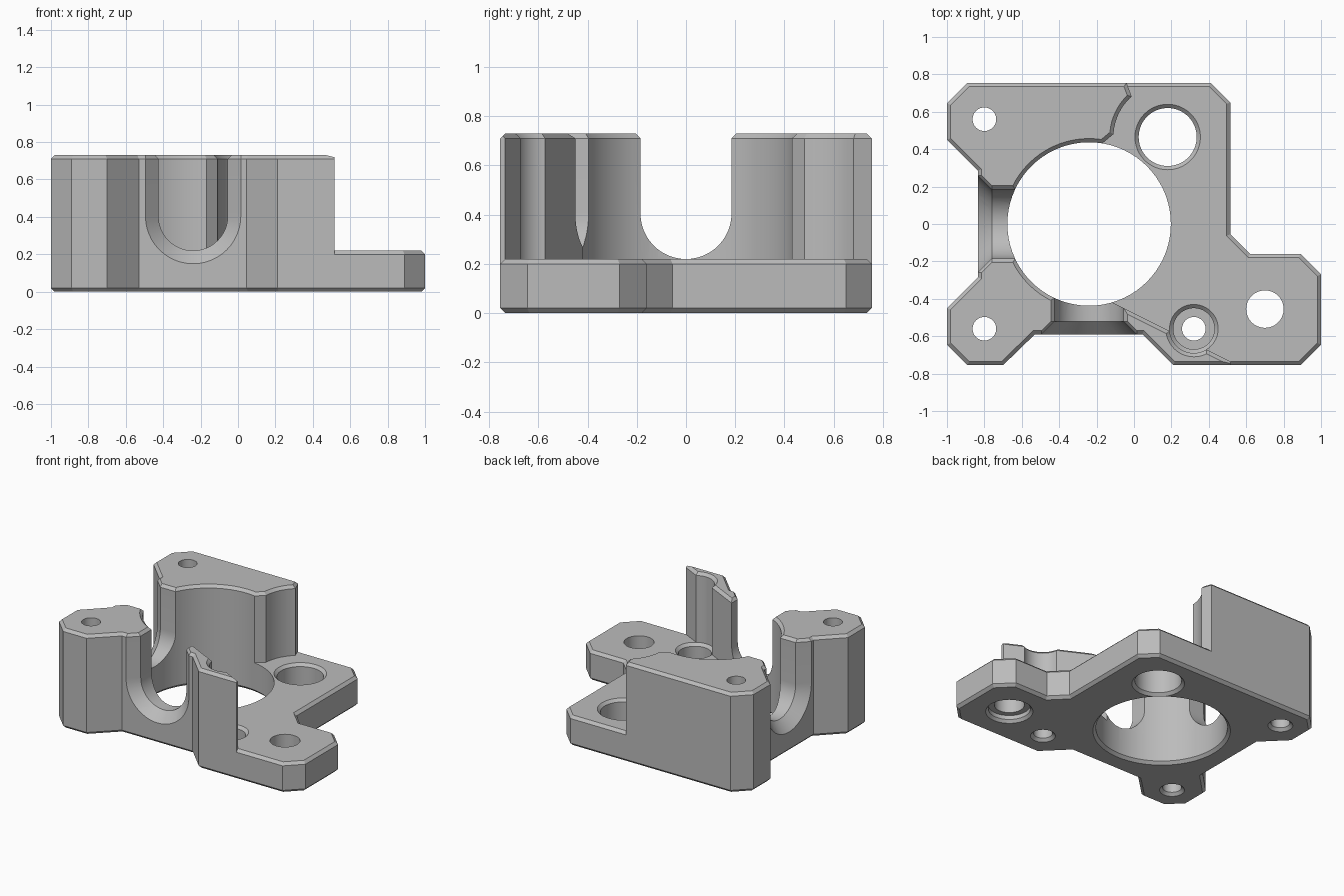
import bpy, bmesh
from math import sin, cos, pi
from mathutils import Vector

if "Cube" in bpy.data.objects:
    bpy.data.objects.remove(bpy.data.objects["Cube"])

grey = bpy.data.materials.new("plain grey")
grey.use_nodes = True
COLOUR = (0.5, 0.5, 0.5, 1)
grey.diffuse_color = COLOUR
grey.node_tree.nodes["Principled BSDF"].inputs["Base Color"].default_value = COLOUR

PLATE, TOP, C = 0.22, 0.73, 0.02      # plate height, tower height, chamfer
BORE_X, BORE_R = -0.24, 0.437


def loft(name, rings):
    """Closed solid through equally long rings of points."""
    bm = bmesh.new()
    rows = [[bm.verts.new(p) for p in ring] for ring in rings]
    n = len(rows[0])
    for a, b in zip(rows, rows[1:]):
        for i in range(n):
            j = (i + 1) % n
            bm.faces.new((a[i], a[j], b[j], b[i]))
    bm.faces.new(rows[0][::-1])
    bm.faces.new(rows[-1])
    bmesh.ops.recalc_face_normals(bm, faces=bm.faces)
    mesh = bpy.data.meshes.new(name)
    bm.to_mesh(mesh)
    bm.free()
    mesh.materials.append(grey)
    obj = bpy.data.objects.new(name, mesh)
    bpy.context.scene.collection.objects.link(obj)
    return obj


def inset(points, d):
    """Mitred inward offset of a counter-clockwise outline."""
    out = []
    for i, p in enumerate(points):
        p, a, b = Vector(p), Vector(points[i - 1]), Vector(points[(i + 1) % len(points)])
        e, f = (p - a).normalized(), (b - p).normalized()
        m, n = Vector((-e.y, e.x)), Vector((-f.y, f.x))
        out.append(p + (m + n) * d / (1 + m.dot(n)))
    return out


def prism(name, outline, levels):
    """Upright solid from (height, inset) levels."""
    return loft(name, [[(p[0], p[1], z) for p in inset(outline, d)] for z, d in levels])


def lathe(name, x, y, profile, n=72):
    """Round solid from (radius, height) pairs."""
    return loft(name, [[(x + r * cos(2 * pi * i / n), y + r * sin(2 * pi * i / n), z)
                        for i in range(n)] for r, z in profile])


def through(name, x, y, r, top):
    """Hole cutter with a chamfer at the bottom, and at the top if a height is given."""
    profile = [(r + 2 * C, -C), (r + C, 0), (r, C)]
    profile += [(r, top - C), (r + C, top), (r + 2 * C, top + C)] if top else [(r, 1)]
    return lathe(name, x, y, profile)


def notch(name, turn):
    """U-shaped cutter, flared at the outer wall and at the top."""
    rings = []
    for depth, r in ((0.61, 0.275), (0.59, 0.255), (0.52, 0.185), (0.3, 0.185)):
        half = [(r + 2 * C, TOP + C), (r + C, TOP), (r, TOP - C)]
        arc = [(r * cos(pi * i / 24), 0.4045 - r * sin(pi * i / 24)) for i in range(25)]
        section = half + arc + [(-u, z) for u, z in reversed(half)]
        rings.append([(BORE_X - depth, -u, z) if turn else (BORE_X + u, -depth, z)
                      for u, z in section])
    return loft(name, rings)


def cut(target, cutters):
    for cutter in cutters:
        cutter.hide_render = True
        mod = target.modifiers.new("cut", "BOOLEAN")
        mod.operation, mod.solver, mod.object = "DIFFERENCE", "EXACT", cutter
        bpy.context.view_layer.objects.active = target
        bpy.ops.object.modifier_apply(modifier=mod.name)


# Outline shared by plate and towers: back-left corner round to the front
shared = [(-0.89, 0.755), (-1, 0.645), (-1, 0.45), (-0.835, 0.285), (-0.835, -0.285),
          (-1, -0.45), (-1, -0.645), (-0.89, -0.755), (-0.70, -0.755), (-0.53, -0.59),
          (0.045, -0.59), (0.21, -0.755)]

# Base plate
base_plate = prism("base_plate", shared + [
    (0.89, -0.755), (1, -0.645), (1, -0.27), (0.89, -0.16), (0.62, -0.16),
    (0.515, -0.055), (0.515, 0.65), (0.41, 0.755)],
    [(0, C), (C, 0), (PLATE - C, 0), (PLATE, C)])

# Towers around the bore, with the slanted thin wall at the front
towers = prism("towers", shared + [
    (0.555, -0.755), (-0.20, -0.377), (-0.24, 0), (-0.24, 0.372),
    (-0.03, 0.547), (0.02, 0.595), (-0.04, 0.755)],
    [(PLATE - C, 0), (TOP - C, 0), (TOP, C)])

# Cutters for both parts
both = [
    through("bore_cutter", BORE_X, 0, BORE_R, TOP),
    notch("front_notch_cutter", False),
    notch("side_notch_cutter", True),
    through("back_screw_cutter", -0.80, 0.56, 0.063, None),
    through("front_screw_cutter", -0.80, -0.56, 0.063, None),
    through("recessed_screw_cutter", 0.32, -0.56, 0.063, None),
    lathe("screw_head_cutter", 0.32, -0.56, [
        (0.11, 0.1), (0.11, PLATE - C), (0.13, PLATE), (0.13, TOP - C),
        (0.13 + C, TOP), (0.13 + 2 * C, TOP + C)]),
]
# Plate holes: large chamfered hole and the counterbored one
plate_only = [
    through("large_hole_cutter", 0.18, 0.465, 0.155, PLATE),
    lathe("corner_hole_cutter", 0.70, -0.455, [
        (0.175, -C), (0.157, 0), (0.14, C), (0.14, 0.05), (0.1, 0.05), (0.1, 1)]),
]
# Tower clearance round the large hole, and the blunt end of the thin wall
tower_only = [
    lathe("clearance_cutter", 0.18, 0.465, [
        (0.29, 0.1), (0.29, TOP - C), (0.29 + C, TOP), (0.29 + 2 * C, TOP + C)]),
    prism("wall_end_cutter", [(0.515, -1), (0.7, -1), (0.7, -0.5), (0.515, -0.5)],
          [(0.1, 0), (1, 0)]),
]
cut(base_plate, both + plate_only)
cut(towers, both + tower_only)
for cutter in both + plate_only + tower_only:
    bpy.data.objects.remove(cutter)

# Smooth the round walls, keep edges crisp
for part in (base_plate, towers):
    bpy.ops.object.select_all(action="DESELECT")
    part.select_set(True)
    bpy.context.view_layer.objects.active = part
    bpy.ops.object.shade_smooth_by_angle(angle=pi / 9)
